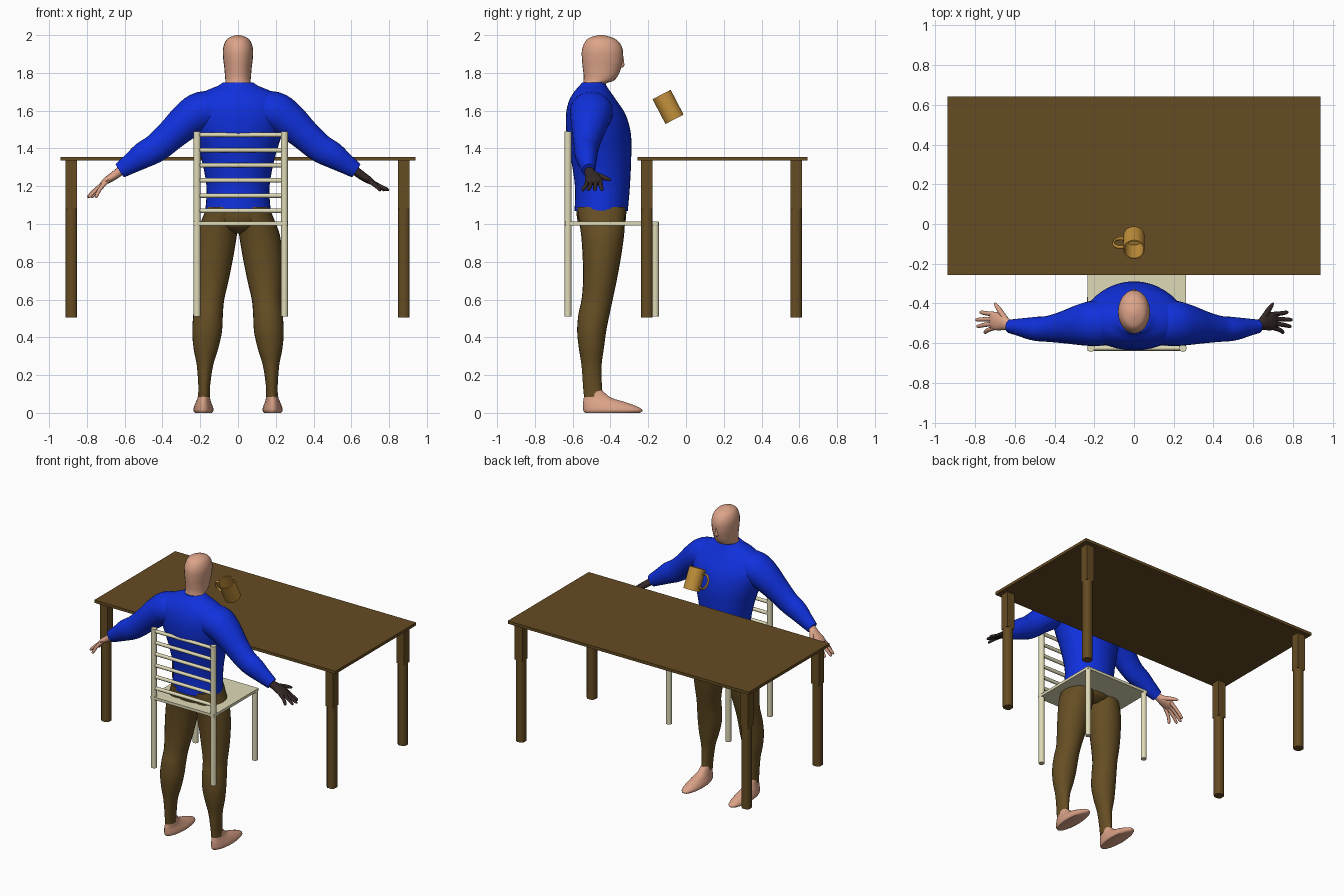
import bpy, bmesh, math
from mathutils import Vector, Matrix

cube = bpy.data.objects.get("Cube")
if cube:
    bpy.data.objects.remove(cube, do_unlink=True)


def material(name, r, g, b):
    m = bpy.data.materials.new(name)
    m.use_nodes = True
    m.diffuse_color = (r, g, b, 1)
    bsdf = next(n for n in m.node_tree.nodes if n.type == "BSDF_PRINCIPLED")
    bsdf.inputs["Base Color"].default_value = (r, g, b, 1)
    bsdf.inputs["Roughness"].default_value = 0.6
    return m


SKIN = material("skin", 0.72, 0.37, 0.25)
BLUE = material("blue_cloth", 0.005, 0.03, 0.72)
BROWN = material("brown_cloth", 0.13, 0.075, 0.017)
WOOD = material("dark_wood", 0.13, 0.072, 0.016)
CREAM = material("cream_paint", 0.74, 0.70, 0.47)
DARK = material("dark_glove", 0.035, 0.022, 0.02)
GOLD = material("gold_ceramic", 0.56, 0.29, 0.045)


def finish(name, bm, mat, smooth=True, angle=45):
    bmesh.ops.recalc_face_normals(bm, faces=bm.faces)
    mesh = bpy.data.meshes.new(name)
    bm.to_mesh(mesh)
    bm.free()
    mesh.materials.append(mat)
    if smooth:
        mesh.shade_smooth()
        mesh.set_sharp_from_angle(angle=math.radians(angle))
    obj = bpy.data.objects.new(name, mesh)
    bpy.context.collection.objects.link(obj)
    return obj


def box(name, mat, x0, x1, y0, y1, z0, z1):
    bm = bmesh.new()
    size = Matrix.Diagonal((x1 - x0, y1 - y0, z1 - z0, 1))
    mid = Matrix.Translation(((x0 + x1) / 2, (y0 + y1) / 2, (z0 + z1) / 2))
    bmesh.ops.create_cube(bm, size=1, matrix=mid @ size)
    return finish(name, bm, mat, smooth=False)


def refine(secs, steps):
    """Smooth curve through every section."""
    out = []
    for i in range(len(secs) - 1):
        a, b, c, d = (secs[max(i - 1, 0)], secs[i], secs[i + 1],
                      secs[min(i + 2, len(secs) - 1)])
        for k in range(steps):
            t = k / steps
            out.append([q + t / 2 * (r - p + t * (2*p - 5*q + 4*r - s + t * (3*q - p - 3*r + s)))
                        for p, q, r, s in zip(a, b, c, d)])
    return out + [list(secs[-1])]


def loft(name, mat, secs, upright=False, sides=24, steps=4):
    """Skin elliptical sections (x, y, z, radius_u, radius_v)."""
    rows = refine(secs, steps)
    bm = bmesh.new()
    rings = []
    for i, s in enumerate(rows):
        u, v = Vector((1, 0, 0)), Vector((0, 1, 0))
        if not upright:
            ahead, behind = rows[min(i + 1, len(rows) - 1)], rows[max(i - 1, 0)]
            t = (Vector(ahead[:3]) - Vector(behind[:3])).normalized()
            v = t.cross(Vector((0, 1, 0))).normalized()
            u = v.cross(t)
        ring = []
        for k in range(sides):
            a = math.tau * k / sides
            ring.append(bm.verts.new(Vector(s[:3]) + u * max(s[3], .003) * math.cos(a)
                                     + v * max(s[4], .003) * math.sin(a)))
        rings.append(ring)
    for r0, r1 in zip(rings, rings[1:]):
        for k in range(sides):
            n = (k + 1) % sides
            bm.faces.new((r0[k], r0[n], r1[n], r1[k]))
    bm.faces.new(rings[0])
    bm.faces.new(rings[-1])
    return finish(name, bm, mat)


def body(name, mat, rows, **kw):
    """Upright loft from rows of (z, x_min, x_max, y_min, y_max)."""
    secs = [((a + b) / 2, (c + d) / 2, z, (b - a) / 2, (d - c) / 2) for z, a, b, c, d in rows]
    return loft(name, mat, secs, upright=True, **kw)


def mirrored(rows, side):
    return [(z, min(a * side, b * side), max(a * side, b * side), c, d) for z, a, b, c, d in rows]


# Table
box("table_top", WOOD, -.94, .94, -.258, .643, 1.335, 1.355)
for x in (-.882, .878):
    for y in (-.207, .583):
        box("table_leg_upper", WOOD, x - .03, x + .03, y - .03, y + .03, 1.08, 1.335)
        bm = bmesh.new()
        bmesh.ops.create_cube(bm, size=1, matrix=Matrix.Translation((x, y, .7925))
                              @ Matrix.Diagonal((.06, .06, .575, 1)))
        posts = [e for e in bm.edges if abs(e.verts[0].co.z - e.verts[1].co.z) > .1]
        bmesh.ops.bevel(bm, geom=posts, offset=.014, segments=1, affect='EDGES')
        finish("table_leg_lower", bm, WOOD, angle=50)

# Chair
box("chair_seat", CREAM, -.235, .262, -.64, -.145, .993, 1.012)
for x in (-.217, .246):
    for name, y, top in (("chair_back_post", -.625, 1.49), ("chair_front_leg", -.162, 1.01)):
        loft(name, CREAM, [(x, y, .51, .019, .019), (x, y, top, .019, .019)],
             upright=True, sides=12, steps=1)
for i in range(6):
    z = 1.07 + i * .0803
    loft("chair_rung", CREAM, [(-.217, -.625, z, .012, .012), (.246, -.625, z, .012, .012)],
         sides=12, steps=1)

# Mug with its opening tipped toward the person
tilt = Matrix.Translation((0, -.095, 1.62)) @ Matrix.Rotation(math.radians(27.5), 4, 'X')
mug = loft("mug_cup", GOLD, [(0, 0, z, r, r) for z, r in
           ((-.074, .054), (.074, .054), (.048, .048), (-.066, .048))][:1]
           + [(0, 0, .074, .054, .054), (0, 0, .074, .048, .048), (0, 0, -.066, .048, .048)],
           upright=True, sides=32, steps=1)
handle = loft("mug_handle", GOLD, [(x, 0, z, .009, .007) for x, z in
              ((-.048, .045), (-.08, .045), (-.1, .02), (-.1, -.02), (-.08, -.045), (-.048, -.045))],
              sides=10)
for part in (mug, handle):
    part.data.transform(tilt)

# Head and neck
body("head", SKIN, [(z, -w, w, a, b) for z, w, a, b in (
    (1.68, .075, -.565, -.42), (1.74, .068, -.545, -.425), (1.757, .067, -.543, -.385),
    (1.785, .069, -.542, -.36), (1.83, .073, -.547, -.342), (1.87, .078, -.551, -.334),
    (1.92, .08, -.551, -.334), (1.96, .07, -.537, -.352), (1.985, .05, -.513, -.385),
    (2.0, .012, -.465, -.435))])
body("nose", SKIN, [(1.828, -.01, .01, -.36, -.336), (1.838, -.014, .014, -.36, -.327),
                    (1.86, -.01, .01, -.36, -.328), (1.895, -.006, .006, -.36, -.333)], sides=12)

# Sweater and trouser seat
body("sweater_body", BLUE, [(z, -w, w, a, b) for z, w, a, b in (
    (1.07, .173, -.59, -.308), (1.2, .167, -.588, -.297), (1.35, .195, -.61, -.29),
    (1.48, .235, -.633, -.292), (1.58, .26, -.635, -.32), (1.65, .245, -.62, -.365),
    (1.70, .18, -.592, -.40), (1.73, .11, -.565, -.42), (1.75, .078, -.55, -.428))], sides=36)
body("trouser_seat", BROWN, [(.95, -.05, .05, -.5, -.38), (.98, -.14, .14, -.555, -.33),
                             (1.03, -.172, .172, -.577, -.318), (1.1, -.165, .165, -.58, -.315)])

LEG = [(.085, .148, .212, -.54, -.438), (.14, .148, .21, -.545, -.445), (.25, .132, .218, -.553, -.447),
       (.34, .105, .235, -.567, -.435), (.43, .085, .242, -.576, -.423), (.52, .08, .237, -.57, -.405),
       (.6, .073, .23, -.553, -.388), (.7, .05, .235, -.545, -.367), (.82, .026, .235, -.547, -.345),
       (.94, .006, .222, -.555, -.328), (1.04, -.005, .185, -.57, -.322), (1.09, 0, .165, -.575, -.32)]
FOOT = [(0, .138, .228, -.535, -.245), (.012, .13, .236, -.543, -.23), (.03, .132, .234, -.545, -.25),
        (.055, .142, .224, -.545, -.315), (.08, .148, .214, -.541, -.395), (.12, .152, .208, -.535, -.445)]
ARM = [(.08, -.5, 1.60, .1, .10), (.19, -.5, 1.593, .115, .108), (.265, -.508, 1.55, .104, .098),
       (.35, -.52, 1.475, .082, .083), (.43, -.528, 1.405, .066, .076), (.5, -.528, 1.365, .06, .07),
       (.56, -.522, 1.325, .048, .056), (.625, -.515, 1.283, .034, .042)]
# Finger root y, tip x, tip y
FINGERS = [(-.455, .775, -.445), (-.478, .795, -.482), (-.50, .79, -.515), (-.52, .755, -.545)]

for side, label, hand_mat, tip_z in ((1, "left", DARK, 1.175), (-1, "right", SKIN, 1.14)):
    body(label + "_trouser_leg", BROWN, mirrored(LEG, side))
    body(label + "_foot", SKIN, mirrored(FOOT, side))

    def limb(name, mat, secs, **kw):
        loft(label + name, mat, [(s[0] * side, *s[1:]) for s in secs], **kw)

    limb("_sleeve", BLUE, ARM)
    # Hand: palm, four fingers and a thumb
    limb("_palm", hand_mat, [(.59, -.517, 1.303, .027, .027), (.63, -.51, 1.275, .027, .024),
                             (.665, -.495, 1.25, .042, .022), (.7, -.488, 1.228, .046, .018),
                             (.722, -.488, 1.212, .038, .01)], sides=16)
    for root_y, x, y in FINGERS:
        limb("_finger", hand_mat, [(.69, root_y, 1.232, .012, .013),
                                   ((.71 + x) / 2, (root_y + y) / 2, (1.225 + tip_z) / 2, .011, .011),
                                   (x - .006, y, tip_z + .008, .009, .009),
                                   (x, y, tip_z, .004, .004)], sides=10, steps=3)
    limb("_thumb", hand_mat, [(.635, -.495, 1.265, .014, .018), (.668, -.448, 1.25, .014, .015),
                              (.69, -.415, 1.238, .011, .011), (.702, -.398, 1.23, .004, .004)],
         sides=10, steps=3)
